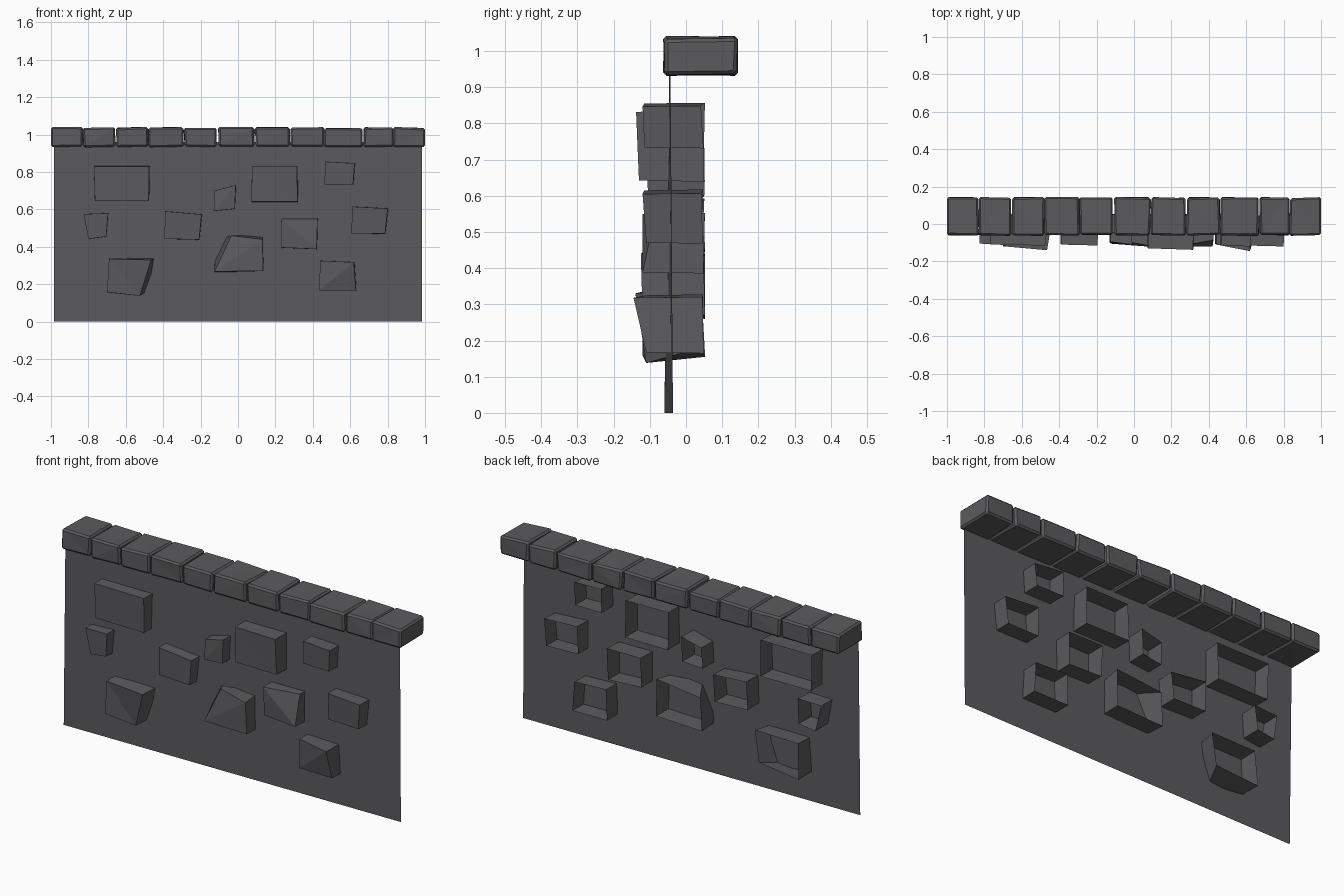
import bpy, bmesh, random

if "Cube" in bpy.data.objects:
    bpy.data.objects.remove(bpy.data.objects["Cube"])

random.seed(4)

stone = bpy.data.materials.new("dark grey stone")
stone.diffuse_color = (0.105, 0.103, 0.110, 1)
stone.use_nodes = True
stone.node_tree.nodes["Principled BSDF"].inputs["Base Color"].default_value = stone.diffuse_color


def add_object(name, bm):
    mesh = bpy.data.meshes.new(name)
    bm.to_mesh(mesh)
    bm.free()
    mesh.materials.append(stone)
    obj = bpy.data.objects.new(name, mesh)
    bpy.context.collection.objects.link(obj)
    return obj


# Wall sheet, single sided and very slightly twisted at the foot
bm = bmesh.new()
bm.faces.new([bm.verts.new(p) for p in (
    (-0.985, -0.06, 0), (0.985, -0.036, 0), (0.985, -0.043, 0.96), (-0.985, -0.046, 0.96))])
add_object("wall_panel", bm)


# Protruding stone: faceted front, four sides, open at the back
def wall_stone(name, front, depths, flip=False, back=None):
    cx = sum(p[0] for p in front) / 4
    cz = sum(p[1] for p in front) / 4
    if back is None:
        back = [(cx + (x - cx) * 1.03 + 0.003, cz + (z - cz) * 1.03) for x, z in front]
    bm = bmesh.new()
    f = [bm.verts.new((x, -d, z)) for (x, z), d in zip(front, depths)]
    b = [bm.verts.new((x, random.uniform(0.040, 0.054), z)) for x, z in back]
    if flip:
        bm.faces.new((f[3], f[2], f[1]))
        bm.faces.new((f[3], f[1], f[0]))
    else:
        bm.faces.new((f[3], f[2], f[0]))
        bm.faces.new((f[2], f[1], f[0]))
    for i in range(4):
        j = (i + 1) % 4
        bm.faces.new((f[i], f[j], b[j], b[i]))
    add_object(name, bm)


# Corners run top left, top right, bottom right, bottom left
wall_stone("stone_upper_left", [(-.77, .83), (-.475, .83), (-.478, .645), (-.765, .645)],
           (.11, .115, .11, .105), True)
wall_stone("stone_far_left", [(-.825, .575), (-.695, .58), (-.705, .455), (-.80, .442)],
           (.105, .11, .105, .10))
wall_stone("stone_mid_left", [(-.39, .59), (-.195, .573), (-.208, .438), (-.393, .443)],
           (.11, .115, .11, .105), True)
wall_stone("stone_low_left", [(-.69, .335), (-.465, .33), (-.525, .138), (-.70, .158)],
           (.12, .14, .11, .12), False,
           [(-.69, .34), (-.435, .345), (-.46, .18), (-.70, .155)])
wall_stone("stone_small_centre", [(-.125, .70), (-.012, .73), (-.018, .603), (-.13, .592)],
           (.095, .11, .105, .10), True)
wall_stone("stone_upper_centre", [(.075, .832), (.315, .832), (.318, .642), (.072, .642)],
           (.13, .138, .13, .125))
wall_stone("stone_upper_right", [(.465, .855), (.623, .847), (.615, .733), (.463, .733)],
           (.115, .12, .115, .11), True)
wall_stone("stone_far_right", [(.61, .615), (.80, .605), (.786, .47), (.607, .472)],
           (.115, .12, .11, .105))
wall_stone("stone_mid_right", [(.232, .55), (.425, .55), (.42, .388), (.232, .396)],
           (.12, .085, .12, .11))
wall_stone("stone_low_centre", [(-.035, .46), (.13, .44), (.135, .272), (-.125, .268)],
           (.095, .125, .12, .105), True,
           [(-.12, .435), (.14, .465), (.14, .27), (-.13, .26)])
wall_stone("stone_low_right", [(.44, .325), (.62, .318), (.63, .167), (.433, .167)],
           (.11, .145, .11, .105), True)

# Row of rough, chamfered cap stones
joints = [-1, -.83, -.65, -.48, -.29, -.11, .09, .28, .46, .67, .83, 1]
for n, (x0, x1) in enumerate(zip(joints, joints[1:])):
    bm = bmesh.new()
    bmesh.ops.create_cube(bm, size=1)
    ends = (n == 0, n == len(joints) - 2)
    for v in bm.verts:
        right, rear, top = (c > 0 for c in v.co)
        jx = 0 if ends[right] else random.uniform(-0.003, 0.007)
        jy = random.uniform(0, 0.008)
        jz = random.uniform(0, 0.010) if top else random.uniform(-0.003, 0.003)
        v.co = (x1 - jx if right else x0 + jx,
                0.145 - jy if rear else -0.064 + jy,
                1.042 - jz if top else 0.934 + jz)
    bmesh.ops.bevel(bm, geom=list(bm.edges), offset=0.009, segments=1, affect='EDGES')
    bmesh.ops.triangulate(bm, faces=[f for f in bm.faces if len(f.verts) == 4])
    bmesh.ops.recalc_face_normals(bm, faces=bm.faces)
    add_object(f"cap_stone_{n + 1}", bm)
